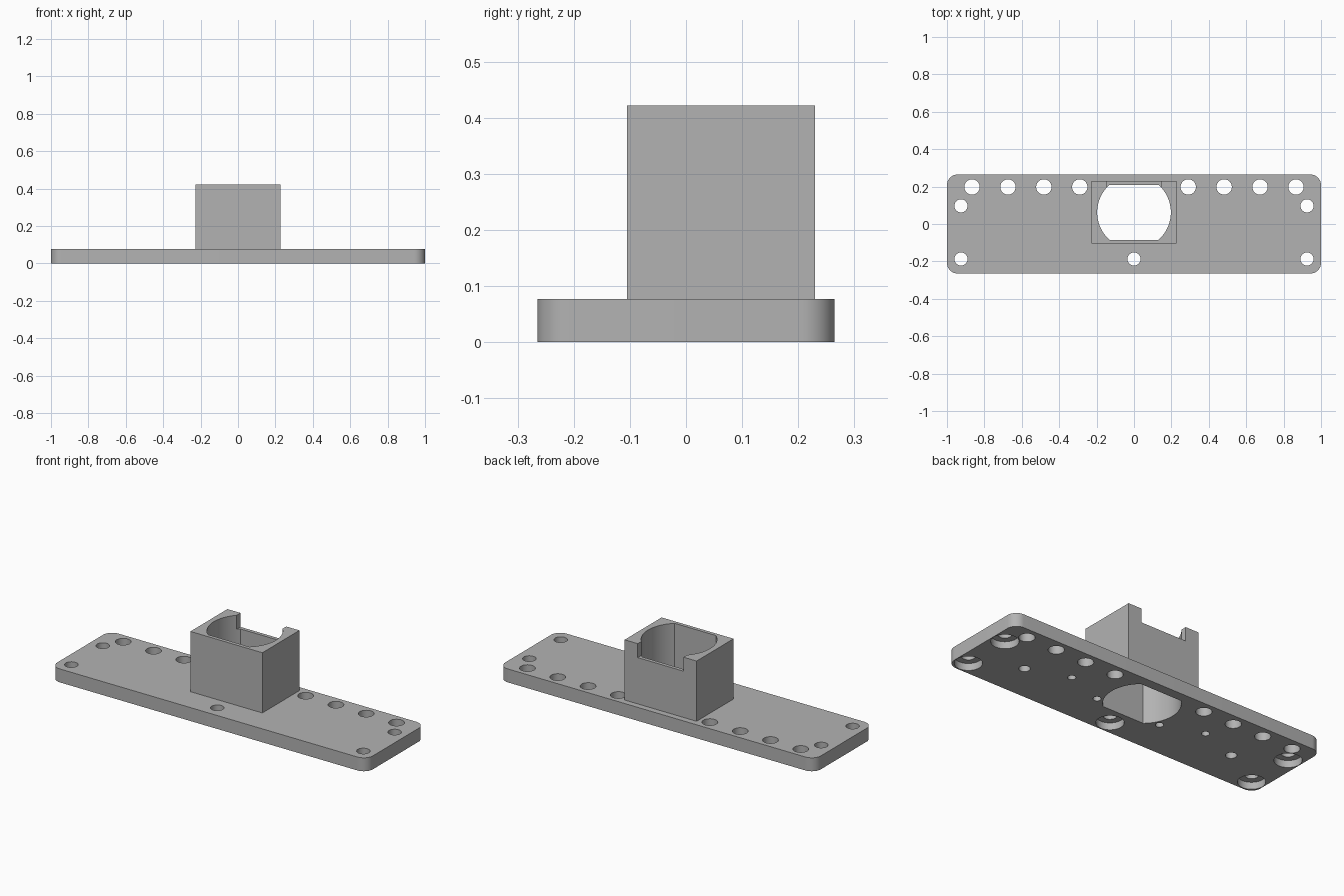
import bpy, bmesh, math

if "Cube" in bpy.data.objects:
    bpy.data.objects.remove(bpy.data.objects["Cube"])

PLATE_TOP, TOWER_TOP, TOWER_Y = 0.077, 0.422, 0.0625


def arc(cx, cy, r, a0, a1, n):
    """Points along an arc, angles in degrees."""
    return [(cx + r * math.cos(math.radians(a0 + (a1 - a0) * i / n)),
             cy + r * math.sin(math.radians(a0 + (a1 - a0) * i / n))) for i in range(n + 1)]


def circle(cx, cy, r):
    return arc(cx, cy, r, 0, 360, 48)[:-1]


def rect(x0, x1, y0, y1):
    return [(x0, y0), (x1, y0), (x1, y1), (x0, y1)]


def rounded_rect(hx, hy, r):
    pts = []
    for sx, sy, a in ((1, 1, 0), (-1, 1, 90), (-1, -1, 180), (1, -1, 270)):
        pts += arc(sx * (hx - r), sy * (hy - r), r, a, a + 90, 12)
    return pts


def prisms(name, outlines, z0, z1):
    """One object holding an upright prism for every outline."""
    bm = bmesh.new()
    for pts in outlines:
        low = [bm.verts.new((x, y, z0)) for x, y in pts]
        top = [bm.verts.new((x, y, z1)) for x, y in pts]
        bm.faces.new(low[::-1])
        bm.faces.new(top)
        for i in range(len(pts)):
            j = (i + 1) % len(pts)
            bm.faces.new((low[i], low[j], top[j], top[i]))
    mesh = bpy.data.meshes.new(name)
    bm.to_mesh(mesh)
    bm.free()
    obj = bpy.data.objects.new(name, mesh)
    bpy.context.collection.objects.link(obj)
    return obj


def combine(target, tool, operation):
    """Boolean the tool into the target, then discard the tool."""
    tool.hide_render = True
    mod = target.modifiers.new(tool.name, 'BOOLEAN')
    mod.operation, mod.solver, mod.object = operation, 'EXACT', tool
    bpy.context.view_layer.objects.active = target
    bpy.ops.object.modifier_apply(modifier=mod.name)
    bpy.data.objects.remove(tool)


# Base plate with rounded corners, and the square tower rising from it
plate = prisms("mounting_plate", [rounded_rect(1.0, 0.265, 0.058)], 0, PLATE_TOP)
tower = prisms("socket_tower", [rect(-0.228, 0.228, TOWER_Y - 0.1675, TOWER_Y + 0.1675)],
               0.03, TOWER_TOP)
combine(plate, tower, 'UNION')

# Round bore with flat front and back, running through tower and plate
R, FLAT = 0.197, 0.147
a = math.degrees(math.asin(FLAT / R))
bore = arc(0, TOWER_Y, R, -a, a, 24) + arc(0, TOWER_Y, R, 180 - a, 180 + a, 24)
combine(plate, prisms("bore_cutter", [bore], -0.1, 0.6), 'DIFFERENCE')

# Notch in the top of the back wall
combine(plate, prisms("notch_cutter", [rect(-0.145, 0.145, TOWER_Y + 0.12, 0.3)],
                      TOWER_TOP - 0.08, 0.6), 'DIFFERENCE')

# Through holes: back row and five screw holes
screws = [(s * 0.925, y) for s in (-1, 1) for y in (0.097, -0.187)] + [(0, -0.187)]
through = [circle(s * x, 0.198, 0.041) for s in (-1, 1) for x in (0.29, 0.482, 0.674, 0.866)]
through += [circle(x, y, 0.035) for x, y in screws]
combine(plate, prisms("hole_cutter", through, -0.1, 0.2), 'DIFFERENCE')

# Counterbores for the screw heads, open at the bottom
combine(plate, prisms("counterbore_cutter", [circle(x, y, 0.071) for x, y in screws],
                      -0.1, 0.04), 'DIFFERENCE')

# Blind holes in the underside
blind = [circle(s * x, y, r) for s in (-1, 1)
         for x, y, r in ((0.675, -0.048, 0.029), (0.437, 0.036, 0.021), (0.204, -0.045, 0.021))]
combine(plate, prisms("blind_hole_cutter", blind, -0.1, 0.057), 'DIFFERENCE')

# Single grey finish
grey = bpy.data.materials.new("grey")
grey.diffuse_color = (0.45, 0.45, 0.45, 1)
grey.use_nodes = True
grey.node_tree.nodes["Principled BSDF"].inputs["Base Color"].default_value = grey.diffuse_color
plate.data.materials.clear()
plate.data.materials.append(grey)

bpy.ops.object.select_all(action='DESELECT')
plate.select_set(True)
bpy.context.view_layer.objects.active = plate
bpy.ops.object.shade_smooth_by_angle(angle=math.radians(30))
